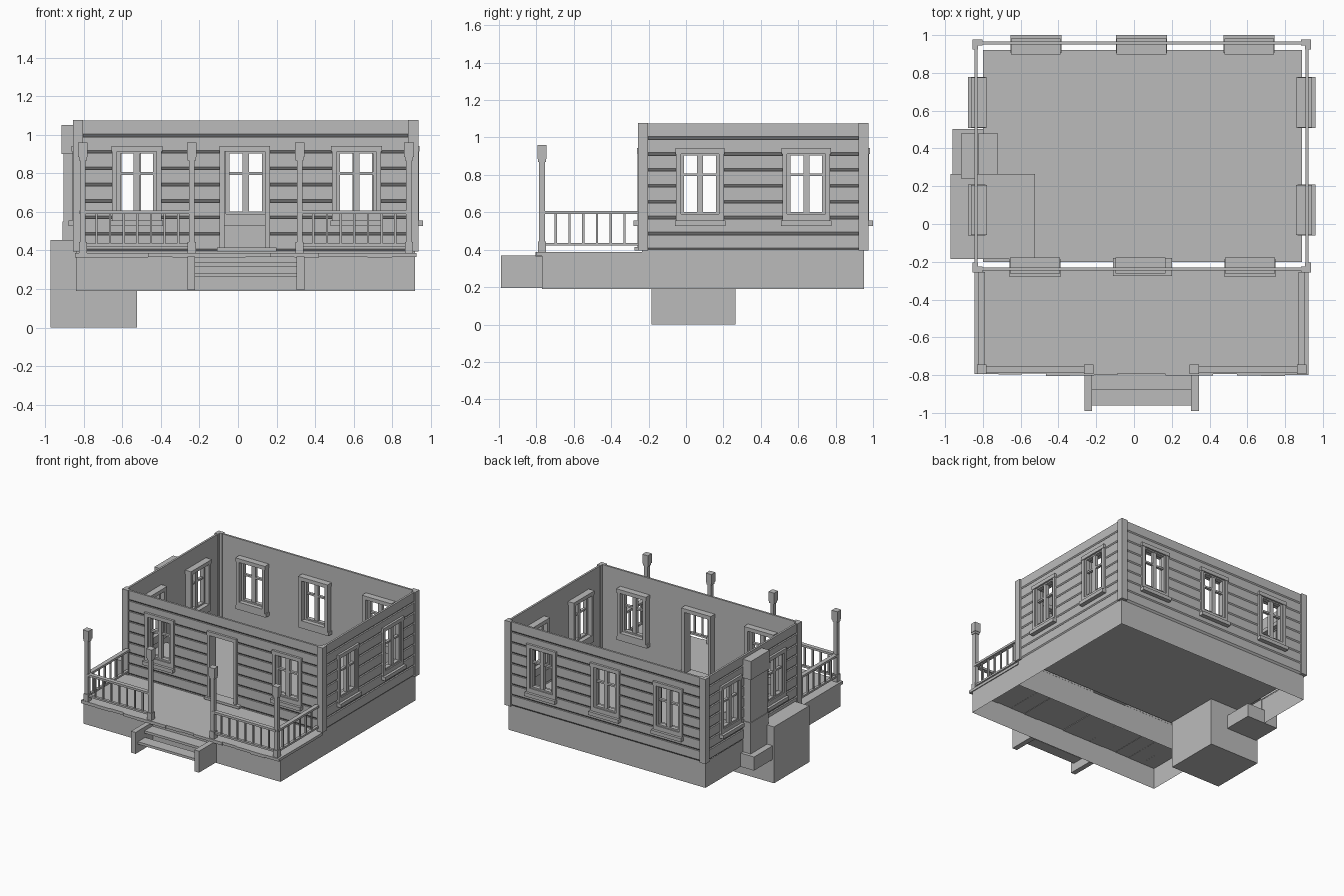
import bpy, bmesh, random
from mathutils import Vector

if "Cube" in bpy.data.objects:
    bpy.data.objects.remove(bpy.data.objects["Cube"])
random.seed(4)

mat = bpy.data.materials.new("plain grey")
mat.diffuse_color = (0.5, 0.5, 0.5, 1)
mat.use_nodes = True
mat.node_tree.nodes["Principled BSDF"].inputs["Base Color"].default_value = mat.diffuse_color

WALL_X0, WALL_X1, WALL_Y0, WALL_Y1 = -0.845, 0.925, -0.245, 0.965
SIDES = {
    "front": (lambda u, d, z: Vector((u, WALL_Y0 - d, z)), Vector((0, -1, 0)), WALL_X0, WALL_X1),
    "back": (lambda u, d, z: Vector((u, WALL_Y1 + d, z)), Vector((0, 1, 0)), WALL_X0, WALL_X1),
    "left": (lambda u, d, z: Vector((WALL_X0 - d, u, z)), Vector((-1, 0, 0)), WALL_Y0, WALL_Y1),
    "right": (lambda u, d, z: Vector((WALL_X1 + d, u, z)), Vector((1, 0, 0)), WALL_Y0, WALL_Y1),
}
WINDOWS = {"front": [-0.525, 0.615], "back": [-0.52, 0.04, 0.61],
           "left": [0.075, 0.643], "right": [0.075, 0.643]}
DOOR = 0.035


def finish(name, bm):
    me = bpy.data.meshes.new(name)
    bm.to_mesh(me)
    bm.free()
    ob = bpy.data.objects.new(name, me)
    bpy.context.collection.objects.link(ob)
    me.materials.append(mat)
    return ob


def add_box(bm, a, b):
    lo = [min(p, q) for p, q in zip(a, b)]
    hi = [max(p, q) for p, q in zip(a, b)]
    vs = bmesh.ops.create_cube(bm, size=1)["verts"]
    for v in vs:
        v.co = Vector([lo[i] if v.co[i] < 0 else hi[i] for i in range(3)])


def boxes(name, items):
    bm = bmesh.new()
    for a, b in items:
        add_box(bm, a, b)
    return finish(name, bm)


def quad(bm, pts, facing):
    f = bm.faces.new([bm.verts.new(p) for p in pts])
    f.normal_update()
    if f.normal.dot(facing) < 0:
        f.normal_flip()


# lapped siding rows: (z0, depth0, z1, depth1)
rows = []
for k in range(8):
    z = 0.395 + 0.085 * k
    rows += [(z, -0.012, z + 0.014, 0), (z + 0.014, 0, z + 0.085, 0)]
    if k < 7:
        rows.append((z + 0.085, 0, z + 0.085, -0.012))

for side, (P, out, u0, u1) in SIDES.items():
    # outer boards and flat inner lining, left open at windows and door
    holes = [(c - 0.11, c + 0.11, 0.579, 0.919) for c in WINDOWS[side]]
    if side == "front":
        holes.append((DOOR - 0.11, DOOR + 0.11, 0.39, 0.919))
    cuts = sorted([u0, u1] + [h[0] for h in holes] + [h[1] for h in holes])
    bm = bmesh.new()
    for a, b in zip(cuts, cuts[1:]):
        for z0, d0, z1, d1 in rows:
            m, zm = (a + b) / 2, (z0 + z1) / 2
            if any(h[0] < m < h[1] and h[2] - 0.001 < zm < h[3] for h in holes):
                continue
            facing = out if z1 > z0 else Vector((0, 0, 1))
            quad(bm, [P(a, d0, z0), P(b, d0, z0), P(b, d1, z1), P(a, d1, z1)], facing)
            if z1 > z0:
                quad(bm, [P(a, -.016, z0), P(b, -.016, z0), P(b, -.016, z1), P(a, -.016, z1)], -out)
    quad(bm, [P(u0, 0, 1.075), P(u1, 0, 1.075), P(u1, -.016, 1.075), P(u0, -.016, 1.075)], Vector((0, 0, 1)))
    finish(side + "_wall", bm)

    # corner boards
    boxes(side + "_corner_boards", [(P(a, -0.02, 0.395), P(b, 0.011, 1.078)) for a, b in
                                    ((u0 - 0.011, u0 + 0.042), (u1 - 0.042, u1 + 0.011))])

    # windows: frame, sash, glazing bars, sill
    for i, c in enumerate(WINDOWS[side]):
        parts = []
        for s in (-1, 1):
            parts += [(P(c + s * 0.102, -0.065, 0.56), P(c + s * 0.128, 0.014, 0.92)),
                      (P(c + s * 0.085, -0.03, 0.59), P(c + s * 0.104, 0.004, 0.915))]
        parts += [(P(c - 0.132, -0.068, 0.913), P(c + 0.132, 0.018, 0.943)),
                  (P(c - 0.128, -0.065, 0.555), P(c + 0.128, 0.014, 0.59)),
                  (P(c - 0.104, -0.03, 0.585), P(c + 0.104, 0.004, 0.602)),
                  (P(c - 0.104, -0.03, 0.903), P(c + 0.104, 0.004, 0.916)),
                  (P(c - 0.016, -0.025, 0.59), P(c + 0.016, 0.002, 0.915)),
                  (P(c - 0.1, -0.022, 0.793), P(c + 0.1, 0, 0.807)),
                  (P(c - 0.135, -0.06, 0.527), P(c + 0.135, 0.035, 0.556))]
        boxes(f"{side}_window_{i + 1}", parts)

# open doorway with casing and threshold
P = SIDES["front"][0]
boxes("door_frame", [
    (P(DOOR - 0.13, -0.065, 0.395), P(DOOR - 0.106, 0.015, 0.92)),
    (P(DOOR + 0.106, -0.065, 0.395), P(DOOR + 0.13, 0.015, 0.92)),
    (P(DOOR - 0.132, -0.068, 0.913), P(DOOR + 0.132, 0.018, 0.943)),
    (P(DOOR - 0.145, -0.065, 0.395), P(DOOR + 0.165, 0.03, 0.415))])

# interior floor
boxes("floor", [((-0.80, -0.20, 0.385), (0.89, 0.92, 0.398))])


# hollow foundations
def skirt(name, path, z0, z1, closed):
    bm = bmesh.new()
    pairs = list(zip(path, path[1:] + path[:1]))
    for (x0, y0), (x1, y1) in pairs if closed else pairs[:-1]:
        quad(bm, [(x0, y0, z0), (x1, y1, z0), (x1, y1, z1), (x0, y0, z1)],
             Vector((y1 - y0, x0 - x1, 0)))
    finish(name, bm)


skirt("house_foundation", [(-0.84, -0.235), (0.918, -0.235), (0.918, 0.952), (-0.84, 0.952)], 0.19, 0.4, True)
skirt("porch_foundation", [(-0.84, -0.235), (-0.84, -0.77), (0.918, -0.77), (0.918, -0.235)], 0.19, 0.37, False)

# porch deck planks, uneven front ends
n = 14
w = (0.925 + 0.845) / n
boxes("porch_deck", [((-0.845 + i * w, -0.79 - random.random() * 0.016, 0.362 + random.random() * 0.006),
                      (-0.845 + (i + 1) * w, -0.235, 0.388)) for i in range(n)])

# porch posts with base and capital
POSTS = [-0.805, -0.24, 0.32, 0.887]
PY = -0.77
for i, x in enumerate(POSTS):
    boxes(f"porch_post_{i + 1}", [((x - h, PY - h, a), (x + h, PY + h, b)) for h, a, b in
                                  ((0.021, 0.388, 0.445), (0.015, 0.445, 0.87),
                                   (0.021, 0.868, 0.885), (0.025, 0.885, 0.96))])


# railings
def railing(name, a, b, count):
    a, b = Vector(a), Vector(b)
    d = (b - a).normalized()
    s = Vector((-d.y, d.x, 0))
    items = [(a - s * 0.017 + Vector((0, 0, 0.59)), b + s * 0.017 + Vector((0, 0, 0.607))),
             (a - s * 0.011 + Vector((0, 0, 0.422)), b + s * 0.011 + Vector((0, 0, 0.437)))]
    for k in range(1, count + 1):
        c = a.lerp(b, k / (count + 1))
        items.append((c - Vector((.006, .006, -0.43)), c + Vector((.006, .006, 0.595))))
    boxes(name, items)


railing("front_left_railing", (POSTS[0], PY, 0), (POSTS[1], PY, 0), 7)
railing("front_right_railing", (POSTS[2], PY, 0), (POSTS[3], PY, 0), 7)
railing("left_railing", (POSTS[0], PY, 0), (POSTS[0], -0.255, 0), 6)
railing("right_railing", (POSTS[3], PY, 0), (POSTS[3], -0.255, 0), 6)

# porch steps
boxes("step_sides", [((-0.262, -0.99, 0.195), (-0.222, -0.77, 0.368)),
                     ((0.303, -0.99, 0.195), (0.345, -0.77, 0.368))])
boxes("step_treads", [((-0.225, -0.96, 0.262), (0.306, -0.868, 0.282)),
                      ((-0.225, -0.875, 0.318), (0.306, -0.775, 0.338))])

# cellar block beside the house
boxes("side_block", [((-0.972, -0.185, 0), (-0.525, 0.265, 0.455))])

# chimney: footing, outside shaft, hearth inside
boxes("chimney_base", [((-0.96, 0.235, 0.19), (-0.68, 0.503, 0.30))])
boxes("chimney", [((-0.91, 0.25, 0.30), (-0.835, 0.475, 0.55)),
                  ((-0.905, 0.25, 0.55), (-0.835, 0.47, 0.9)),
                  ((-0.915, 0.24, 0.9), (-0.835, 0.48, 1.05))])
boxes("hearth", [((-0.825, 0.235, 0.395), (-0.72, 0.48, 0.42))])
